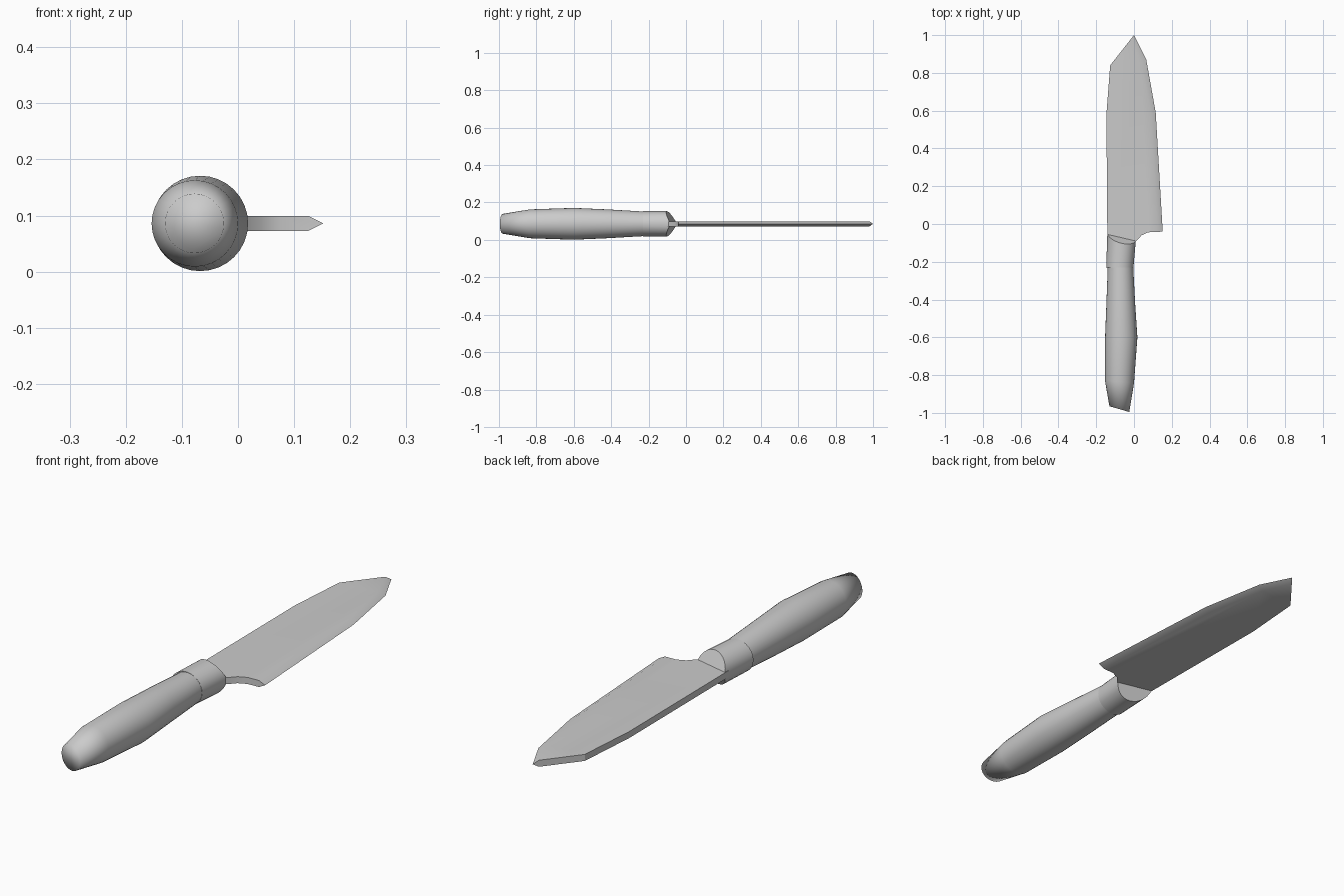
import bpy, bmesh
from math import sin, cos, pi, radians

if "Cube" in bpy.data.objects:
    bpy.data.objects.remove(bpy.data.objects["Cube"])

ZC = 0.086   # height of the knife's middle plane
SEG = 32


def finish(name, bm, angle):
    bmesh.ops.recalc_face_normals(bm, faces=bm.faces)
    mesh = bpy.data.meshes.new(name)
    bm.to_mesh(mesh)
    bm.free()
    ob = bpy.data.objects.new(name, mesh)
    bpy.context.collection.objects.link(ob)
    bpy.ops.object.select_all(action='DESELECT')
    ob.select_set(True)
    bpy.context.view_layer.objects.active = ob
    bpy.ops.object.shade_smooth_by_angle(angle=radians(angle))
    return ob


def ring(bm, y, x0, x1, rz, tilt=0.0, slope=0.0):
    """Oval ring across y; tilt shifts y along x, slope pulls it back away from the middle plane."""
    cx, rx = (x0 + x1) / 2, (x1 - x0) / 2
    verts = []
    for i in range(SEG):
        a = 2 * pi * i / SEG
        dx, dz = rx * cos(a), rz * sin(a)
        verts.append(bm.verts.new((cx + dx, y + tilt * dx - slope * abs(dz), ZC + dz)))
    return verts


def bridge(bm, a, b):
    n = len(a)
    for i in range(n):
        j = (i + 1) % n
        bm.faces.new((a[i], a[j], b[j], b[i]))


# Handle: round grip with a slanted butt
bm = bmesh.new()
rings = [ring(bm, *p) for p in (
    (-0.980, -0.130, -0.025, 0.053, -0.29),
    (-0.835, -0.154, 0.000, 0.077, -0.10),
    (-0.600, -0.153, 0.018, 0.085),
    (-0.420, -0.146, 0.006, 0.077),
    (-0.230, -0.139, -0.004, 0.066),
    (-0.200, -0.138, -0.006, 0.064))]
for a, b in zip(rings, rings[1:]):
    bridge(bm, a, b)
bm.faces.new(rings[0])
bm.faces.new(rings[-1])
finish("handle", bm, 100)

# Bolster: collar whose front is cut by two sloping planes
bm = bmesh.new()
back = ring(bm, -0.23, -0.147, -0.003, 0.0675)
front = ring(bm, -0.065, -0.141, 0.010, 0.0675, -0.233, 0.55)
bridge(bm, back, front)
bm.faces.new(back)
h = SEG // 2
bm.faces.new(front[:h + 1])
bm.faces.new(front[h:] + front[:1])
finish("bolster", bm, 30)

# Blade: flat slab outline, with a ground bevel down to a cutting edge
HALF = 0.0135
bevel = [(-0.015, 0.981), (0.038, 0.855), (0.090, 0.585), (0.125, -0.042)]
edge = [(0.0, 1.0), (0.065, 0.87), (0.115, 0.59), (0.152, -0.040)]
rest = [(0.075, -0.044), (0.040, -0.060), (0.008, -0.095),
        (-0.141, -0.075), (-0.146, 0.58), (-0.126, 0.84)]
outline = bevel + rest
bm = bmesh.new()
top = [bm.verts.new((x, y, ZC + HALF)) for x, y in outline]
bot = [bm.verts.new((x, y, ZC - HALF)) for x, y in outline]
sharp = [bm.verts.new((x, y, ZC)) for x, y in edge]
bm.faces.new(top)
bm.faces.new(bot)
k = len(bevel)
for i in range(k - 1):
    for side in (top, bot):
        bm.faces.new((side[i], side[i + 1], sharp[i + 1], sharp[i]))
for i in range(k, len(outline) - 1):
    bm.faces.new((top[i], top[i + 1], bot[i + 1], bot[i]))
bm.faces.new((top[k - 1], top[k], bot[k], bot[k - 1], sharp[-1]))   # heel
bm.faces.new((top[-1], top[0], sharp[0], bot[0], bot[-1]))          # tip
finish("blade", bm, 30)
